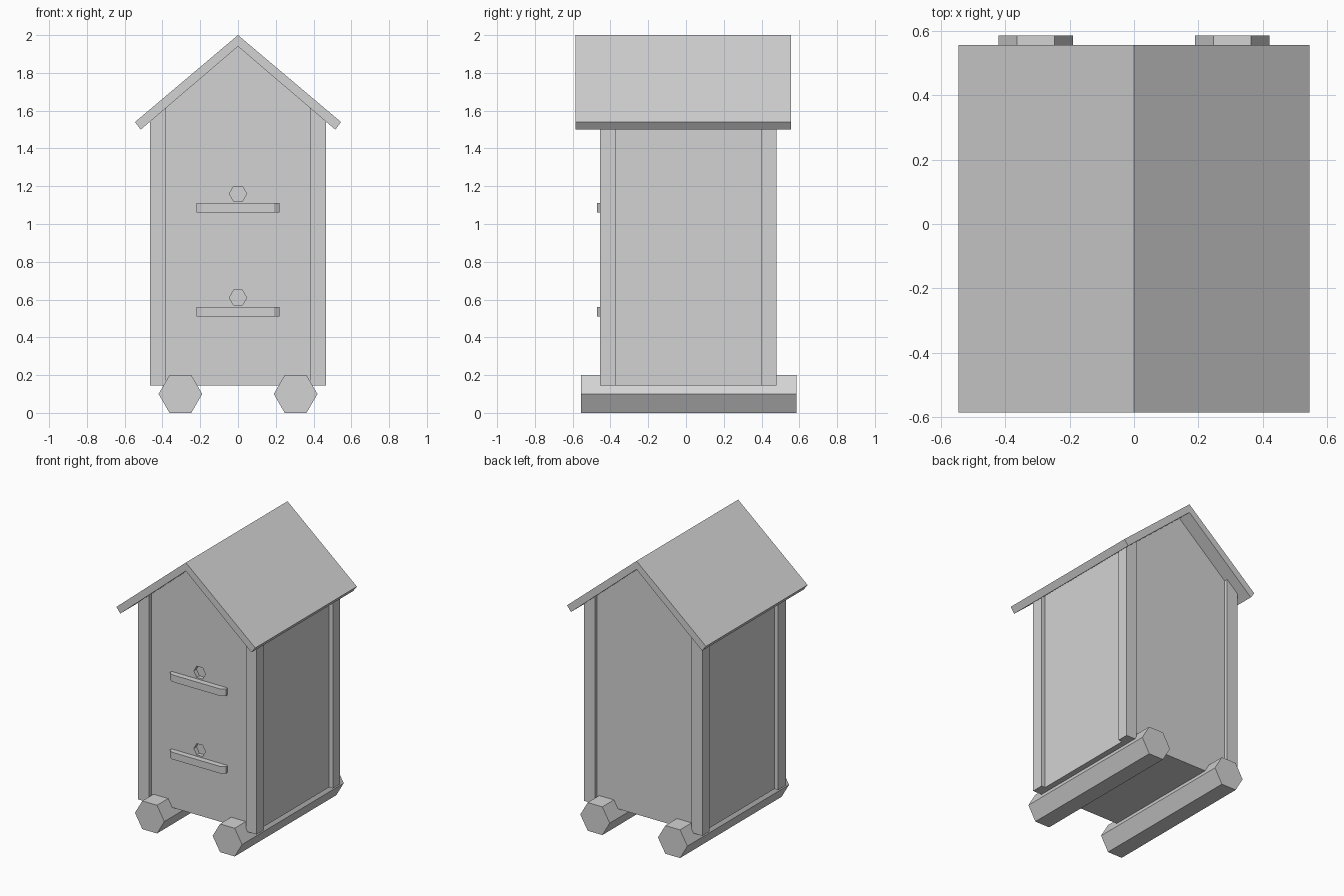
import bpy, bmesh
from math import cos, sin, pi
from mathutils import Vector

cube = bpy.data.objects.get("Cube")
if cube:
    bpy.data.objects.remove(cube, do_unlink=True)

grey = bpy.data.materials.new("plain_grey")
grey.use_nodes = True
grey.diffuse_color = (0.65, 0.65, 0.65, 1)
grey.node_tree.nodes["Principled BSDF"].inputs["Base Color"].default_value = grey.diffuse_color


def prism(name, profile, start, end, along="y"):
    """Extrude a flat profile: (x, z) along y, or (x, y) along z."""
    def place(a, b, d):
        return (a, d, b) if along == "y" else (a, b, d)
    bm = bmesh.new()
    face = bm.faces.new([bm.verts.new(place(a, b, start)) for a, b in profile])
    new = bmesh.ops.extrude_face_region(bm, geom=[face])["geom"]
    moved = [v for v in new if isinstance(v, bmesh.types.BMVert)]
    bmesh.ops.translate(bm, verts=moved, vec=Vector(place(0, 0, end - start)))
    bmesh.ops.recalc_face_normals(bm, faces=bm.faces)
    mesh = bpy.data.meshes.new(name)
    bm.to_mesh(mesh)
    bm.free()
    mesh.materials.append(grey)
    obj = bpy.data.objects.new(name, mesh)
    bpy.context.collection.objects.link(obj)
    return obj


def hexagon(x, z, r):
    return [(x + r * cos(i * pi / 3), z + r * sin(i * pi / 3)) for i in range(6)]


def under_roof(x):
    return 1.945 - 0.854 * abs(x)


BASE = 0.145
FRONT = -0.43
WALL = 0.435

# Gabled body, set back slightly behind the corner posts
body = prism("hive_body", [(-WALL, BASE), (WALL, BASE), (WALL, under_roof(WALL)),
                           (0, under_roof(0)), (-WALL, under_roof(WALL))], FRONT, 0.455)

# Entrance holes and landing boards
for label, z in (("lower", 0.535), ("upper", 1.085)):
    cutter = prism("hole_cutter", hexagon(0, z + 0.075, 0.046), FRONT - 0.05, FRONT + 0.03)
    cutter.hide_render = True
    cut = body.modifiers.new("entrance", "BOOLEAN")
    cut.operation = "DIFFERENCE"
    cut.solver = "EXACT"
    cut.object = cutter
    bpy.context.view_layer.objects.active = body
    bpy.ops.object.modifier_apply(modifier=cut.name)
    bpy.data.objects.remove(cutter, do_unlink=True)
    prism(label + "_landing_board",
          [(-0.22, FRONT), (-0.22, -0.45), (-0.19, -0.47), (0.19, -0.47), (0.22, -0.45), (0.22, FRONT)],
          z - 0.025, z + 0.025, along="z")

# Corner posts and the log runners
for side, s in (("left", 1), ("right", -1)):
    inner, outer = s * 0.38, s * 0.465
    post = [(inner, BASE), (outer, BASE), (outer, under_roof(outer)), (inner, under_roof(inner))]
    prism("front_" + side + "_post", post, -0.455, -0.37)
    prism("back_" + side + "_post", post, 0.40, 0.48)
    prism(side + "_log_runner", hexagon(s * 0.305, 0.1, 0.1155), -0.555, 0.585)

# Overhanging pitched roof
prism("roof", [(0, 2.0), (0.545, 1.54), (0.515, 1.5), (0, 1.94), (-0.515, 1.5), (-0.545, 1.54)],
      -0.585, 0.555)
